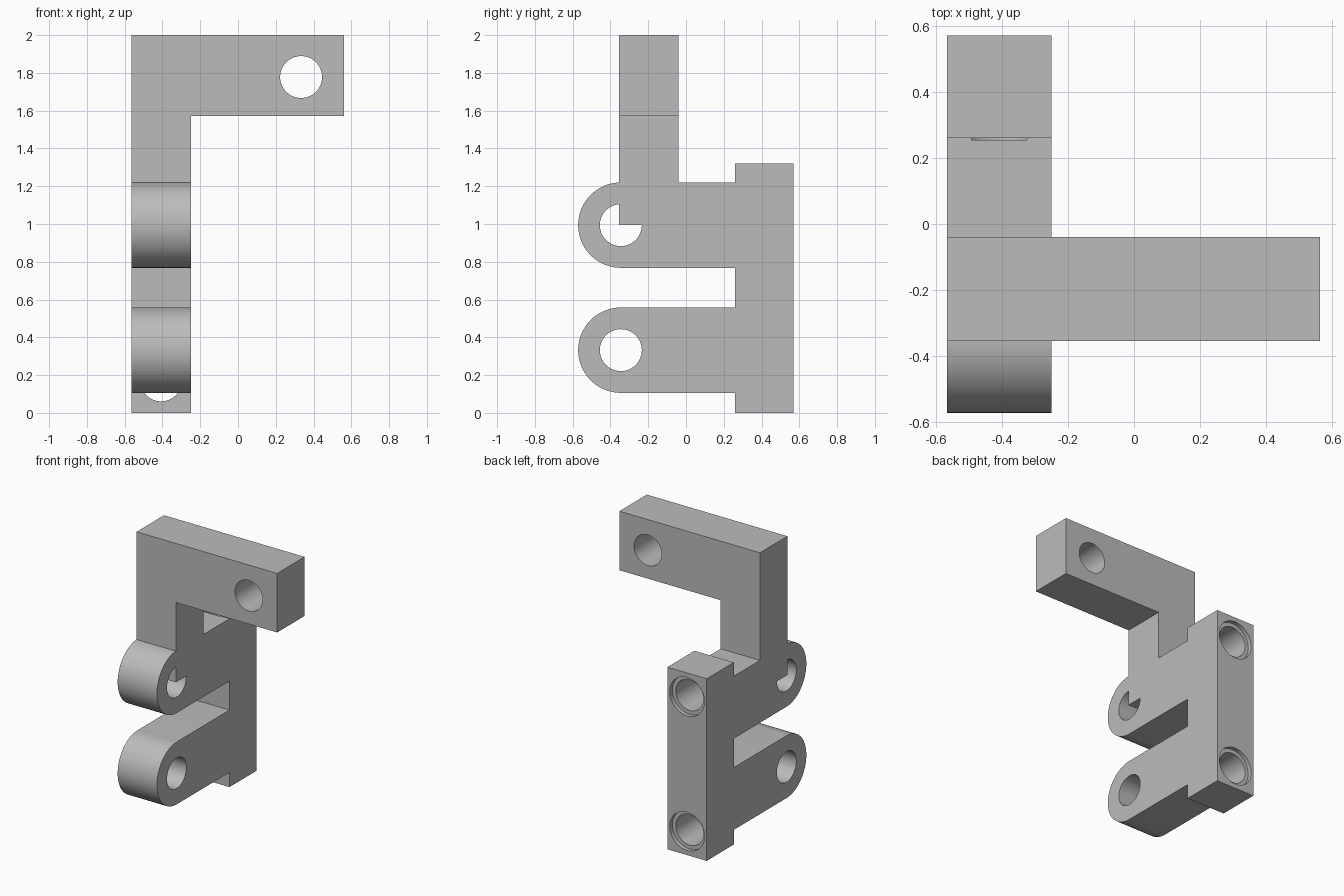
import bpy
import bmesh
from math import cos, sin, pi, radians

if "Cube" in bpy.data.objects:
    bpy.data.objects.remove(bpy.data.objects["Cube"], do_unlink=True)

# One grey for the whole part
grey = bpy.data.materials.new("plain_grey")
grey.use_nodes = True
grey.diffuse_color = (0.5, 0.5, 0.5, 1)
grey.node_tree.nodes["Principled BSDF"].inputs["Base Color"].default_value = (0.5, 0.5, 0.5, 1)

LEFT, RIGHT = -0.565, -0.25      # thickness of the bracket across x
MID = (LEFT + RIGHT) / 2
PIVOT_Y, LUG_R, HOLE_R = -0.345, 0.226, 0.111
PLATE_Y, BACK_Y, PLATE_TOP = 0.26, 0.57, 1.32
LUGS = (0.332, 0.994)
BOLTS = (0.172, 1.148)


def prism(name, outline, axis, start, end):
    """Extrude a 2D outline along x (outline is y, z) or y (outline is x, z)."""
    bm = bmesh.new()
    place = (lambda p: (start, *p)) if axis == "x" else (lambda p: (p[0], start, p[1]))
    face = bm.faces.new([bm.verts.new(place(p)) for p in outline])
    ext = bmesh.ops.extrude_face_region(bm, geom=[face])
    offset = (end - start, 0, 0) if axis == "x" else (0, end - start, 0)
    verts = [v for v in ext["geom"] if isinstance(v, bmesh.types.BMVert)]
    bmesh.ops.translate(bm, vec=offset, verts=verts)
    bmesh.ops.recalc_face_normals(bm, faces=bm.faces)
    mesh = bpy.data.meshes.new(name)
    bm.to_mesh(mesh)
    bm.free()
    mesh.materials.append(grey)
    obj = bpy.data.objects.new(name, mesh)
    bpy.context.collection.objects.link(obj)
    return obj


def circle(u, v, r, n=64):
    return [(u + r * cos(2 * pi * i / n), v + r * sin(2 * pi * i / n)) for i in range(n)]


def combine(target, tool, operation):
    """Apply a boolean and remove the tool."""
    tool.hide_render = True
    mod = target.modifiers.new(operation.lower(), "BOOLEAN")
    mod.operation, mod.solver, mod.object = operation, "EXACT", tool
    bpy.context.view_layer.objects.active = target
    bpy.ops.object.modifier_apply(modifier=mod.name)
    bpy.data.objects.remove(tool, do_unlink=True)


# Side profile: back plate with two rounded lugs
outline = [(BACK_Y, PLATE_TOP), (BACK_Y, 0), (PLATE_Y, 0)]
for z in LUGS:
    outline.append((PLATE_Y, z - LUG_R))
    for i in range(33):
        a = -pi / 2 - pi * i / 32
        outline.append((PIVOT_Y + LUG_R * cos(a), z + LUG_R * sin(a)))
    outline.append((PLATE_Y, z + LUG_R))
outline.append((PLATE_Y, PLATE_TOP))
bracket = prism("hinge_bracket", outline, "x", LEFT, RIGHT)

# Pivot holes through the lugs
for z in LUGS:
    combine(bracket, prism("pivot_cutter", circle(PIVOT_Y, z, HOLE_R), "x", -0.8, 0), "DIFFERENCE")

# Angled arm: post and beam, with a hole at the free end
arm = prism("angled_arm", [(LEFT, LUGS[1]), (RIGHT, LUGS[1]), (RIGHT, 1.572),
                           (0.562, 1.572), (0.562, 2), (LEFT, 2)], "y", -0.354, -0.04)
combine(arm, prism("beam_cutter", circle(0.334, 1.778, HOLE_R), "y", -0.6, 0.2), "DIFFERENCE")
combine(bracket, arm, "UNION")

# Counterbored bolt holes in the back plate
for z in BOLTS:
    combine(bracket, prism("bolt_cutter", circle(MID, z, HOLE_R), "y", 0.254, 0.7), "DIFFERENCE")
    combine(bracket, prism("counterbore_cutter", circle(MID, z, 0.139), "y", BACK_Y - 0.03, 0.7),
            "DIFFERENCE")

# Smooth curves, sharp corners
bpy.ops.object.select_all(action="DESELECT")
bracket.select_set(True)
bpy.context.view_layer.objects.active = bracket
bpy.ops.object.shade_smooth_by_angle(angle=radians(30))
